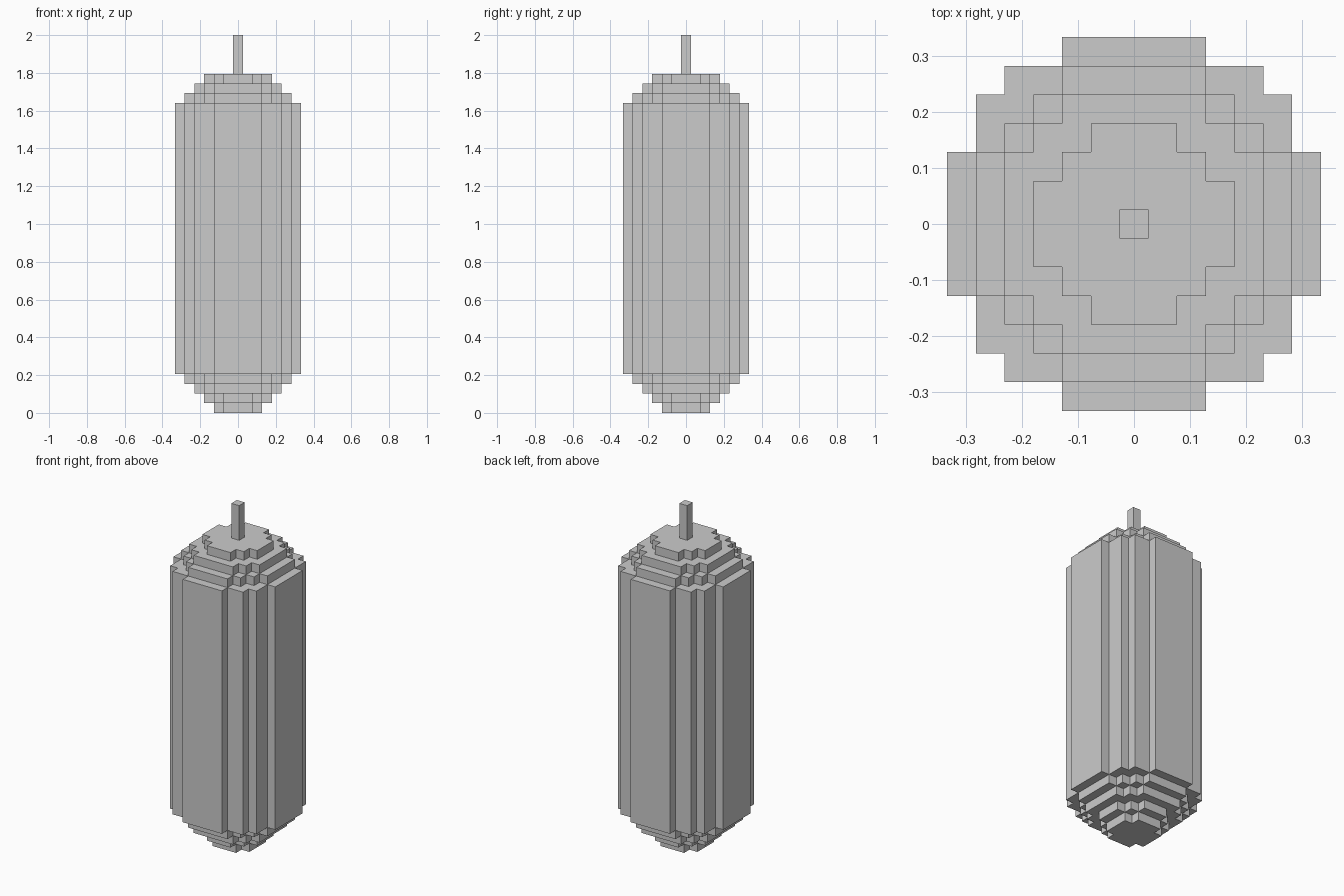
import bpy, bmesh, math

if "Cube" in bpy.data.objects:
    bpy.data.objects.remove(bpy.data.objects["Cube"])

V = 2.0 / 39  # size of one block


def round_outline(diameter):
    """Stepped outline of a disc made of square blocks."""
    n = diameter // 2
    r2 = (diameter / 2) ** 2
    reach = [math.floor(math.sqrt(r2 - j * j)) for j in range(n + 1)]
    quarter = []
    for j, w in enumerate(reach):
        if j > 0 and w != reach[j - 1]:
            quarter.append((w + 0.5, j - 0.5))
        if j == n or w != reach[j + 1]:
            quarter.append((w + 0.5, j + 0.5))
    outline = []
    for _ in range(4):
        outline += quarter
        quarter = [(-y, x) for x, y in quarter]
    return outline


def layer(name, diameter, z0, z1):
    """Extrude a stepped disc between two block heights."""
    bm = bmesh.new()
    face = bm.faces.new([bm.verts.new((x * V, y * V, z0 * V))
                         for x, y in round_outline(diameter)])
    ext = bmesh.ops.extrude_face_region(bm, geom=[face], use_keep_orig=True)
    top = [g for g in ext["geom"] if isinstance(g, bmesh.types.BMVert)]
    bmesh.ops.translate(bm, verts=top, vec=(0, 0, (z1 - z0) * V))
    bmesh.ops.recalc_face_normals(bm, faces=bm.faces)
    mesh = bpy.data.meshes.new(name)
    bm.to_mesh(mesh)
    bm.free()
    ob = bpy.data.objects.new(name, mesh)
    bpy.context.collection.objects.link(ob)
    return ob


# Rounded foot, one block per step
for i, d in enumerate((5, 7, 9, 11)):
    layer(f"lower_step_{i + 1}", d, i, i + 1)

# Long main body
layer("body", 13, 4, 32)

# Rounded shoulder
for i, d in enumerate((11, 9, 7)):
    layer(f"upper_step_{i + 1}", d, 32 + i, 33 + i)

# Thin stem on top
layer("stem", 1, 35, 39)
